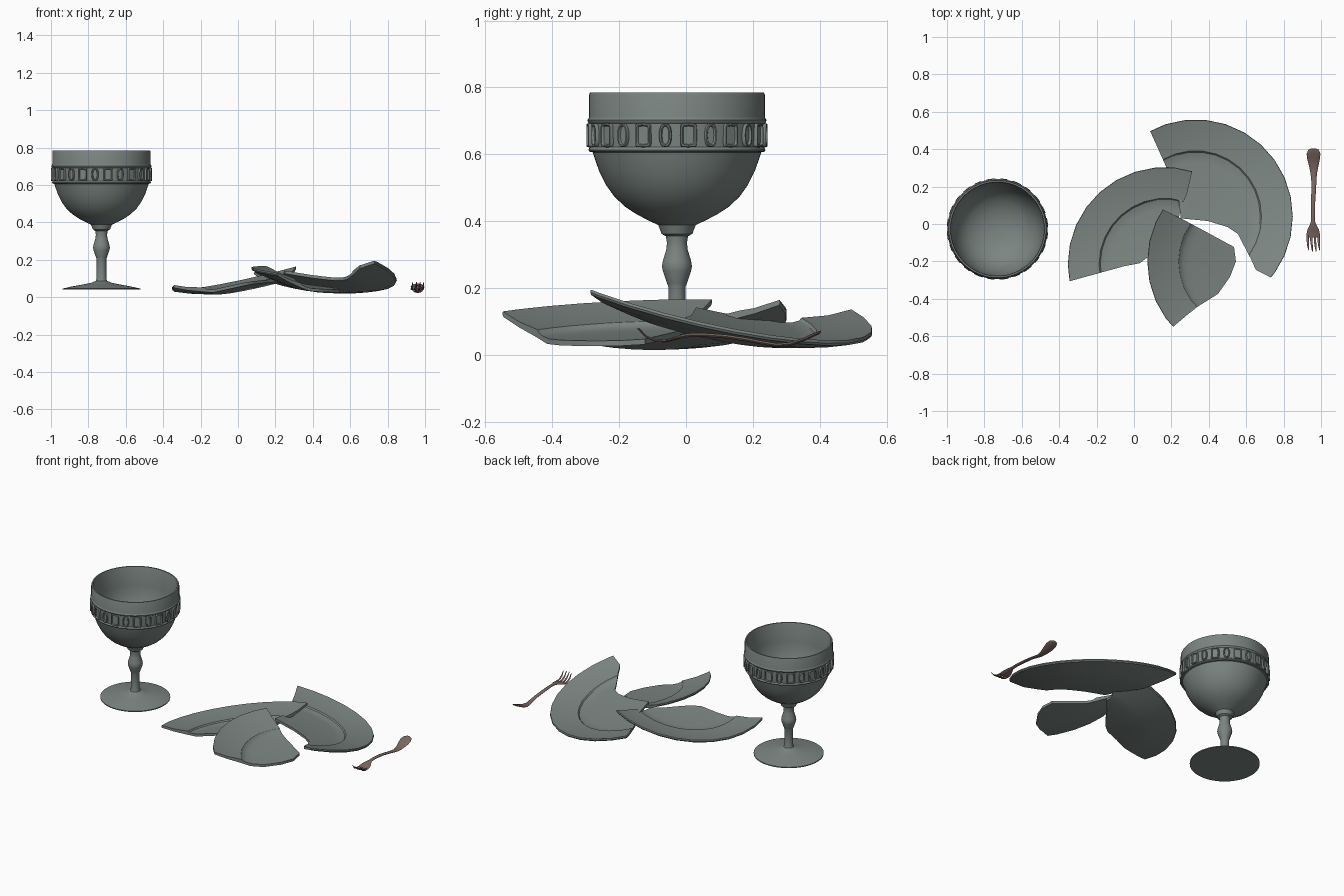
import bpy, bmesh, math
from math import sin, cos, pi

if "Cube" in bpy.data.objects:
    bpy.data.objects.remove(bpy.data.objects["Cube"])


def material(name, rgb):
    m = bpy.data.materials.new(name)
    m.diffuse_color = (*rgb, 1)
    m.use_nodes = True
    m.node_tree.nodes["Principled BSDF"].inputs["Base Color"].default_value = m.diffuse_color
    return m


PEWTER = material("grey_green_pewter", (0.20, 0.235, 0.22))
BRONZE = material("dull_brown_metal", (0.20, 0.135, 0.12))


def finish(name, bm, mat, angle=35):
    bmesh.ops.recalc_face_normals(bm, faces=bm.faces)
    me = bpy.data.meshes.new(name)
    bm.to_mesh(me)
    bm.free()
    ob = bpy.data.objects.new(name, me)
    bpy.context.collection.objects.link(ob)
    me.materials.append(mat)
    bpy.ops.object.select_all(action='DESELECT')
    ob.select_set(True)
    bpy.context.view_layer.objects.active = ob
    bpy.ops.object.shade_smooth_by_angle(angle=math.radians(angle))
    return ob


def bridge(bm, a, b):
    n = len(a)
    for i in range(n):
        bm.faces.new((a[i], a[(i + 1) % n], b[(i + 1) % n], b[i]))


def lathe(bm, profile, n, cx, cy):
    """Closed solid of revolution; first and last profile points lie on the axis."""
    rings = [[bm.verts.new((cx + r * cos(2 * pi * i / n), cy + r * sin(2 * pi * i / n), z))
              for i in range(n)] for r, z in profile[1:-1]]
    for a, b in zip(rings, rings[1:]):
        bridge(bm, a, b)
    for ring, (r, z) in ((rings[0], profile[0]), (rings[-1], profile[-1])):
        c = bm.verts.new((cx, cy, z))
        for i in range(n):
            bm.faces.new((ring[i], ring[(i + 1) % n], c))


# ---- goblet: foot, stem, bowl and hollow inside
GX, GY = -0.73, -0.027
bm = bmesh.new()
lathe(bm, [
    (0, .04), (.209, .04), (.209, .046), (.16, .057), (.10, .068), (.055, .077), (.03, .088),
    (.026, .10), (.026, .205), (.030, .215), (.042, .25), (.045, .265), (.042, .282),
    (.032, .315), (.030, .335), (.033, .355), (.046, .362), (.052, .378), (.056, .388),
    (.085, .402), (.12, .420), (.155, .443), (.187, .473), (.212, .508), (.233, .550),
    (.247, .590), (.252, .606), (.262, .608), (.265, .613), (.262, .619), (.259, .622),
    (.262, .692), (.266, .696), (.268, .702), (.264, .708), (.263, .712), (.263, .778),
    (.260, .785), (.252, .785), (.249, .778), (.248, .66), (.238, .60), (.222, .55),
    (.195, .50), (.155, .462), (.10, .435), (.05, .424), (0, .42)], 64, GX, GY)
finish("goblet", bm, PEWTER)

# ---- framed ornaments around the goblet, square and oval by turns
bm = bmesh.new()
for k in range(24):
    square = k % 2 == 0
    hw, hh, power = (.025, .036, .3) if square else (.019, .035, .8)
    mid = math.radians(7.5 + 15 * k)
    loops = []
    for inset, rad in ((0, .255), (0, .267), (.002, .271), (.006, .271), (.009, .264)):
        loop = []
        for i in range(24):
            t = 2 * pi * i / 24
            u = math.copysign(abs(cos(t)) ** power, cos(t)) * (hw - inset)
            v = math.copysign(abs(sin(t)) ** power, sin(t)) * (hh - inset)
            a = mid + u / .268
            loop.append(bm.verts.new((GX + rad * cos(a), GY + rad * sin(a), .657 + v)))
        loops.append(loop)
    for a, b in zip(loops, loops[1:]):
        bridge(bm, a, b)
    bm.faces.new(loops[-1])
    bm.faces.new(loops[0])
finish("goblet_ornaments", bm, PEWTER)

# ---- broken plate: each shard is a whole plate cut by its outline, then tilted
PLATE = [(0, -.07), (.29, -.07), (.325, -.064), (.345, -.056), (.352, -.047), (.44, -.028),
         (.517, 0), (.519, -.008), (.515, -.016), (.44, -.045), (.35, -.072), (.30, -.086), (0, -.086)]


def shard(name, cx, cy, height, slope_x, slope_y, outline):
    bm = bmesh.new()
    lathe(bm, PLATE, 30, cx, cy)
    ob = finish(name, bm, PEWTER)
    bm = bmesh.new()
    low = [bm.verts.new((x, y, -.5)) for x, y in outline]
    high = [bm.verts.new((x, y, .5)) for x, y in outline]
    bridge(bm, low, high)
    bm.faces.new(low)
    bm.faces.new(high)
    cutter = finish("shard_cutter", bm, PEWTER)
    cutter.hide_render = True
    mod = ob.modifiers.new("break", 'BOOLEAN')
    mod.operation, mod.solver, mod.object = 'INTERSECT', 'EXACT', cutter
    graph = bpy.context.evaluated_depsgraph_get()
    cut = bpy.data.meshes.new_from_object(ob.evaluated_get(graph))
    bm = bmesh.new()
    bm.from_mesh(cut)
    bpy.data.objects.remove(cutter)
    bpy.data.objects.remove(ob)
    for v in bm.verts:
        v.co.z += height + slope_x * (v.co.x - cx) + slope_y * (v.co.y - cy)
    for f in bm.faces:
        f.material_index = 0
    finish(name, bm, PEWTER, 30)


shard("plate_shard_large", .33, .04, .195, -.185, -.2285, [
    (.04, .60), (.17, .31), (.19, .25), (.235, .16), (.25, .03), (.395, .016), (.50, -.016),
    (.556, -.053), (.59, -.12), (.625, -.187), (.652, -.246), (.80, -.32), (1.1, -.2),
    (1.1, .9), (.3, .9)])
shard("plate_shard_left", .165, -.215, .181, .247, -.106, [
    (-.45, -.335), (-.05, -.225), (.03, -.21), (.075, -.176), (.12, -.12), (.17, -.05),
    (.24, .03), (.25, .09), (.283, .16), (.36, .50), (-.6, .5)])
shard("plate_shard_front", .59, -.20, .108, -.102, .048, [
    (.06, .125), (.257, .027), (.406, -.053), (.535, -.123), (.545, -.20), (.513, -.283),
    (.449, -.374), (.337, -.444), (.283, -.487), (.15, -.60), (-.1, -.7), (-.1, .1)])


# ---- fork: lofted flat ellipses for the handle and head, and for four tines
def loft(bm, sections):
    rings = [[bm.verts.new((x + w * cos(2 * pi * i / 10), y, z + t * sin(2 * pi * i / 10)))
              for i in range(10)] for x, y, z, w, t in sections]
    for a, b in zip(rings, rings[1:]):
        bridge(bm, a, b)
    bm.faces.new(rings[0])
    bm.faces.new(rings[-1])


bm = bmesh.new()
loft(bm, [(.96, .404, .070, .012, .003), (.96, .397, .066, .028, .005), (.96, .375, .057, .037, .006),
          (.96, .35, .045, .034, .006), (.961, .31, .032, .025, .006), (.961, .27, .029, .017, .006),
          (.962, .22, .038, .013, .006), (.961, .18, .046, .012, .006), (.957, .12, .055, .012, .006),
          (.957, .05, .060, .011, .006), (.957, .01, .059, .012, .006), (.958, -.01, .056, .020, .006),
          (.958, -.03, .050, .031, .005), (.958, -.055, .043, .036, .005), (.958, -.072, .041, .035, .004)])
for i in range(4):
    s = i - 1.5
    x = .958 + s * .0195
    tip = -.15 + .006 * abs(s)
    loft(bm, [(x, -.062, .042, .006, .004), (x, -.09, .043, .006, .004),
              (x + .003, -.12, .055, .005, .004), (x + .006, tip, .080, .002, .002)])
finish("fork", bm, BRONZE, 50)
